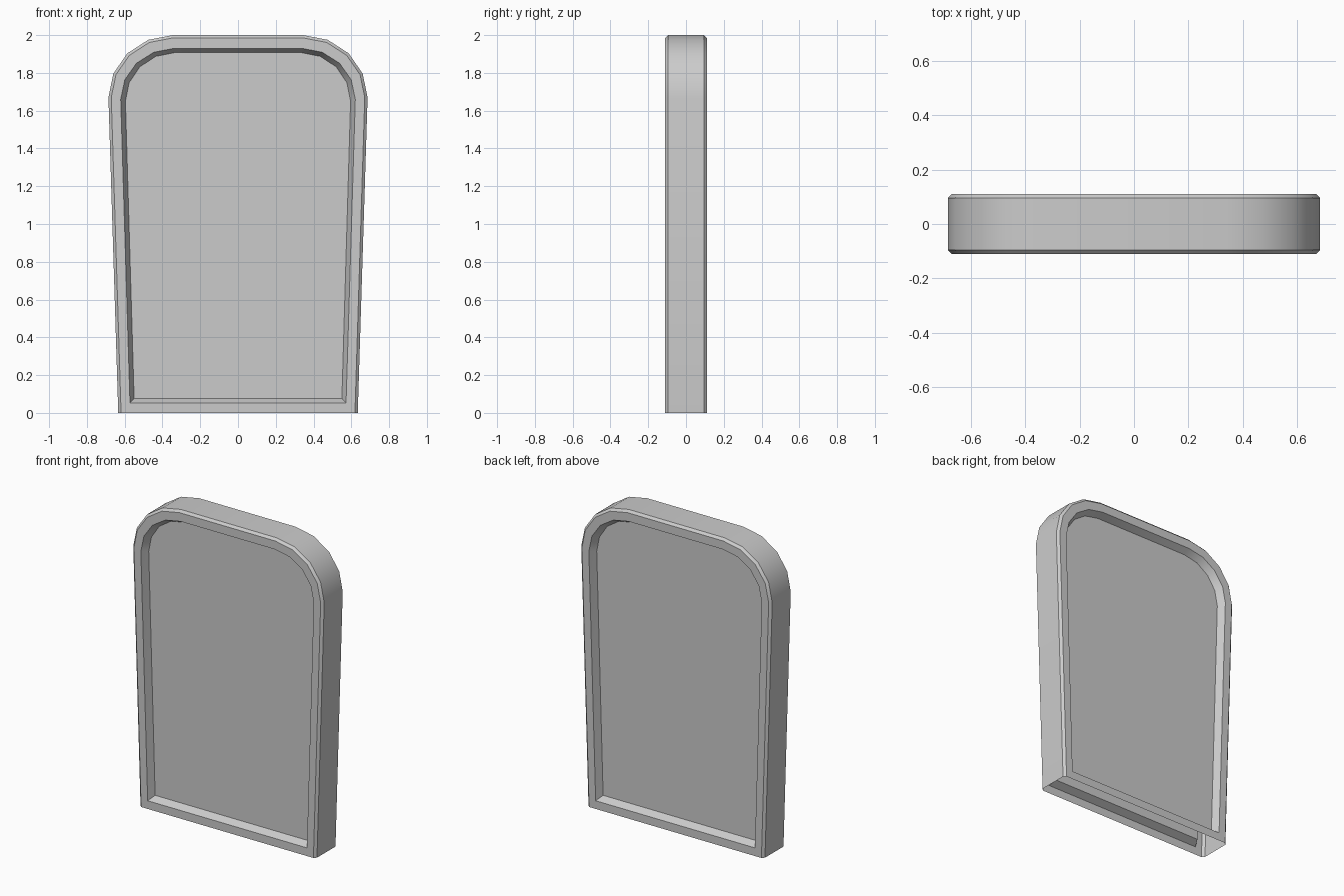
import bpy, bmesh
from math import sin, cos, pi

if "Cube" in bpy.data.objects:
    bpy.data.objects.remove(bpy.data.objects["Cube"])


def outline(foot_x, foot_z, cx, cz, rx, rz):
    """Tapered slab outline with rounded top corners, right foot to left foot."""
    right = [(foot_x, foot_z)]
    for i in range(5):
        a = i * pi / 8
        right.append((cx + rx * cos(a), cz + rz * sin(a)))
    return right + [(-x, z) for x, z in reversed(right)]


side = outline(0.634, 0, 0.345, 1.67, 0.341, 0.33)
face = outline(0.619, 0, 0.345, 1.67, 0.326, 0.315)
rim = outline(0.572, 0.053, 0.337, 1.66, 0.284, 0.27)
panel = outline(0.55, 0.077, 0.337, 1.65, 0.259, 0.257)

# Stations from front panel, around the rim, to the back panel
front = [(panel, -0.065), (rim, -0.11), (face, -0.11), (side, -0.095)]
stations = front + [(p, -y) for p, y in reversed(front)]

bm = bmesh.new()
loops = [[bm.verts.new((x, y, z)) for x, z in pts] for pts, y in stations]
n = len(side)
for k, (a, b) in enumerate(zip(loops, loops[1:])):
    # Underside stays open: only the rim and recess walls close along the foot
    closed = k in (0, 1, 5, 6)
    for i in range(n if closed else n - 1):
        j = (i + 1) % n
        bm.faces.new((a[i], a[j], b[j], b[i]))

# Recessed front and back panels
bm.faces.new(list(reversed(loops[0])))
bm.faces.new(loops[-1])
bmesh.ops.recalc_face_normals(bm, faces=bm.faces)
bm.faces.ensure_lookup_table()
# Make sure the front panel faces forward
front_panel = next(f for f in bm.faces if len(f.verts) == n and f.calc_center_median().y < 0)
if front_panel.normal.y > 0:
    bmesh.ops.reverse_faces(bm, faces=bm.faces)

mesh = bpy.data.meshes.new("rounded_slab")
bm.to_mesh(mesh)
bm.free()
slab = bpy.data.objects.new("rounded_slab", mesh)
bpy.context.collection.objects.link(slab)

# Smooth round corners, crisp chamfers
bpy.context.view_layer.objects.active = slab
slab.select_set(True)
bpy.ops.object.shade_smooth_by_angle(angle=pi / 6)
